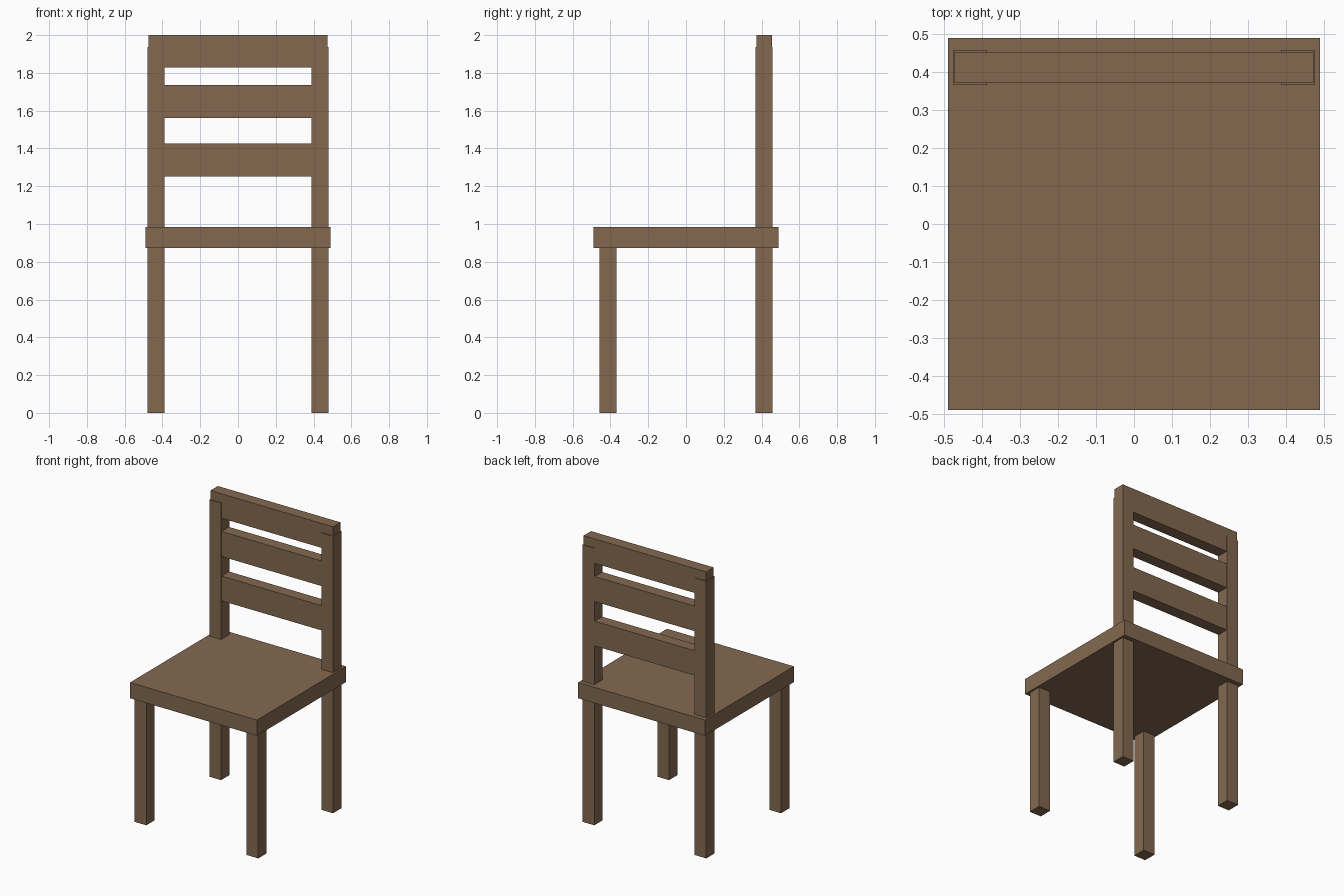
import bpy

if "Cube" in bpy.data.objects:
    bpy.data.objects.remove(bpy.data.objects["Cube"])

wood = bpy.data.materials.new("wood")
wood.diffuse_color = (0.227, 0.141, 0.08, 1.0)
wood.use_nodes = True
wood.node_tree.nodes["Principled BSDF"].inputs["Base Color"].default_value = wood.diffuse_color


def box(name, x, y, z):
    """Box spanning the (min, max) ranges given for each axis."""
    spans = (x, y, z)
    bpy.ops.mesh.primitive_cube_add(size=1, location=[(a + b) / 2 for a, b in spans])
    ob = bpy.context.object
    ob.name = name
    ob.scale = [b - a for a, b in spans]
    bpy.ops.object.transform_apply(location=False, rotation=False, scale=True)
    ob.data.materials.append(wood)
    return ob


# Seat slab
box("seat", (-0.491, 0.491), (-0.491, 0.491), (0.873, 0.983))

# Short front legs and tall back posts, left and right
for side, x in (("left", (-0.478, -0.388)), ("right", (0.388, 0.478))):
    box(f"front_leg_{side}", x, (-0.459, -0.367), (0.0, 0.9))
    box(f"back_post_{side}", x, (0.367, 0.459), (0.0, 1.937))

# Backrest slats, set slightly inside the posts; the top one rises above them
for name, z in (("lower_slat", (1.252, 1.425)),
                ("middle_slat", (1.562, 1.737)),
                ("top_slat", (1.829, 2.0))):
    box(name, (-0.474, 0.474), (0.372, 0.454), z)
